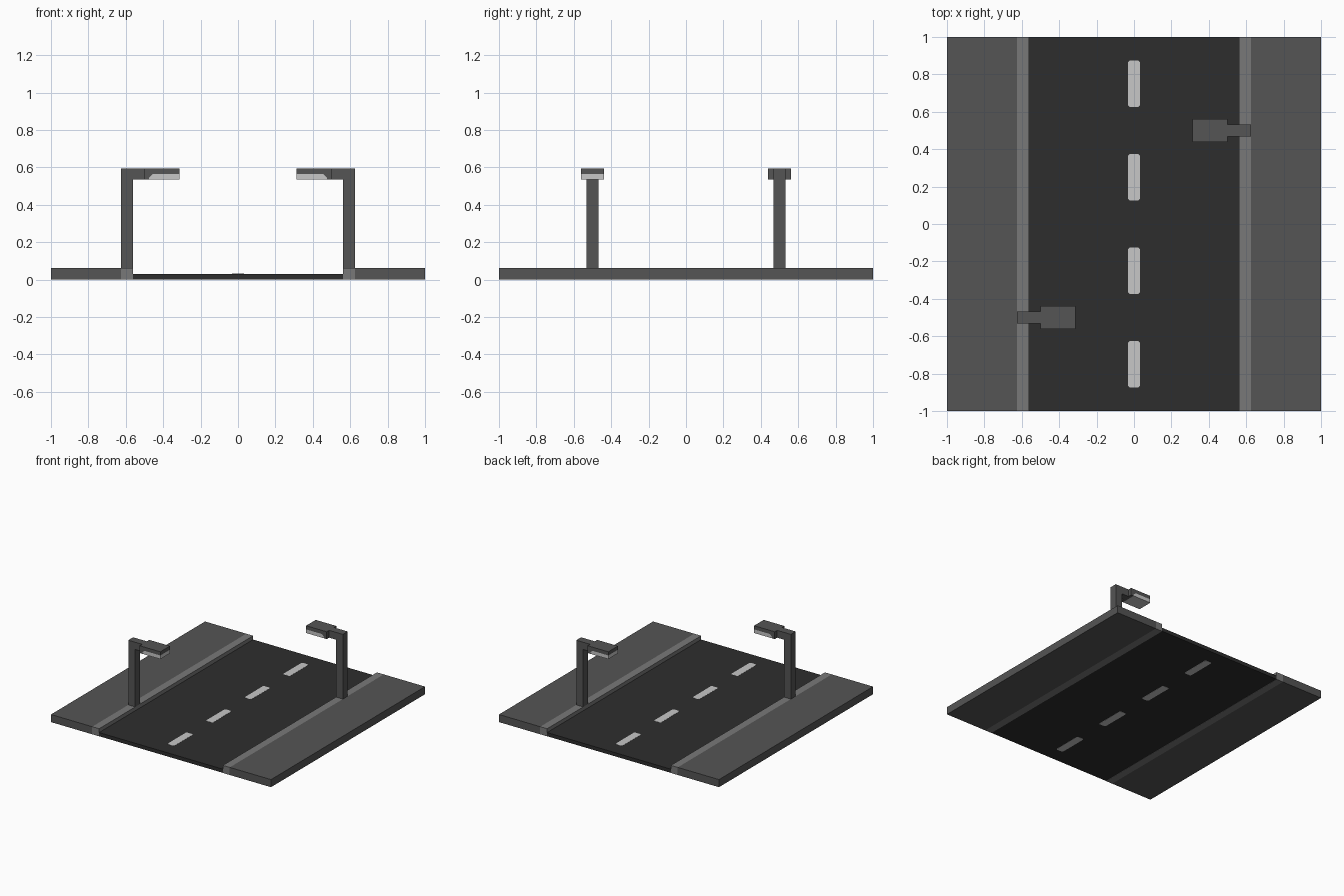
import bpy, bmesh, math
from mathutils import Matrix

cube = bpy.data.objects.get("Cube")
if cube:
    bpy.data.objects.remove(cube, do_unlink=True)


def material(name, v):
    m = bpy.data.materials.new(name)
    m.use_nodes = True
    m.diffuse_color = (v, v, v, 1)
    bsdf = next(n for n in m.node_tree.nodes if n.type == 'BSDF_PRINCIPLED')
    bsdf.inputs["Base Color"].default_value = (v, v, v, 1)
    return m


asphalt = material("asphalt", 0.027)
paving = material("paving grey", 0.089)
kerb_grey = material("kerb grey", 0.19)
paint = material("pale paint", 0.57)
glow = material("lamp glass", 0.57)


def prism(name, points, axis, lo, hi, mat, turn=False):
    """Extrude a profile along y (points are x, z) or z (points are x, y)."""
    def place(p, t):
        return (p[0], t, p[1]) if axis == 'y' else (p[0], p[1], t)
    bm = bmesh.new()
    face = bm.faces.new([bm.verts.new(place(p, lo)) for p in points])
    out = bmesh.ops.extrude_face_region(bm, geom=[face])
    for v in out["geom"]:
        if isinstance(v, bmesh.types.BMVert):
            v.co["xyz".index(axis)] = hi
    if turn:  # opposite side of the street
        bm.transform(Matrix.Rotation(math.pi, 4, 'Z'))
    bmesh.ops.recalc_face_normals(bm, faces=bm.faces)
    mesh = bpy.data.meshes.new(name)
    bm.to_mesh(mesh)
    bm.free()
    mesh.materials.append(mat)
    obj = bpy.data.objects.new(name, mesh)
    bpy.context.collection.objects.link(obj)
    return obj


def rect(x0, x1, z0, z1):
    return [(x0, z0), (x1, z0), (x1, z1), (x0, z1)]


U = 0.0625           # basic block size
KERB = 9 * U         # half width of the road
TOP = 0.594          # top of the lamps
LOW, MID = TOP - 0.06, TOP - 0.03

# Road surface
prism("road", rect(-KERB, KERB, 0.001, 0.031), 'y', -1, 1, asphalt)

# Centre line dashes with clipped corners, running through the slab
w, h, c = U / 2, 0.125, 0.009
for i in range(4):
    y = -0.75 + 0.5 * i
    outline = [(-w + c, y - h), (w - c, y - h), (w, y - h + c), (w, y + h - c),
               (w - c, y + h), (-w + c, y + h), (-w, y + h - c), (-w, y - h + c)]
    prism(f"lane_dash_{i + 1}", outline, 'z', 0, 0.032, paint)

# Pavement, kerb and street lamp on each side
for side, turn in (("right", False), ("left", True)):
    prism(f"{side}_pavement", rect(-1, -KERB - U, 0, U), 'y', -1, 1, paving, turn)
    prism(f"{side}_kerb", rect(-KERB - U, -KERB, 0, U), 'y', -1, 1, kerb_grey, turn)

    # Post and arm as one bent bar
    bar = [(-KERB - U, U), (-KERB, U), (-KERB, LOW), (-0.5, LOW),
           (-0.5, TOP), (-KERB - U, TOP)]
    prism(f"{side}_lamp_post", bar, 'y', -0.5 - U / 2, -0.5 + U / 2, paving, turn)

    # Lamp head hood with the glass set underneath
    hood = [(-0.5, LOW), (-0.475, LOW), (-0.475, LOW + 0.012), (-0.457, MID),
            (-0.3125, MID), (-0.3125, TOP), (-0.5, TOP)]
    glass = [(-0.475, LOW), (-0.3125, LOW), (-0.3125, MID), (-0.457, MID),
             (-0.475, LOW + 0.012)]
    prism(f"{side}_lamp_hood", hood, 'y', -0.5 - U, -0.5 + U, paving, turn)
    prism(f"{side}_lamp_glass", glass, 'y', -0.5 - U, -0.5 + U, glow, turn)
